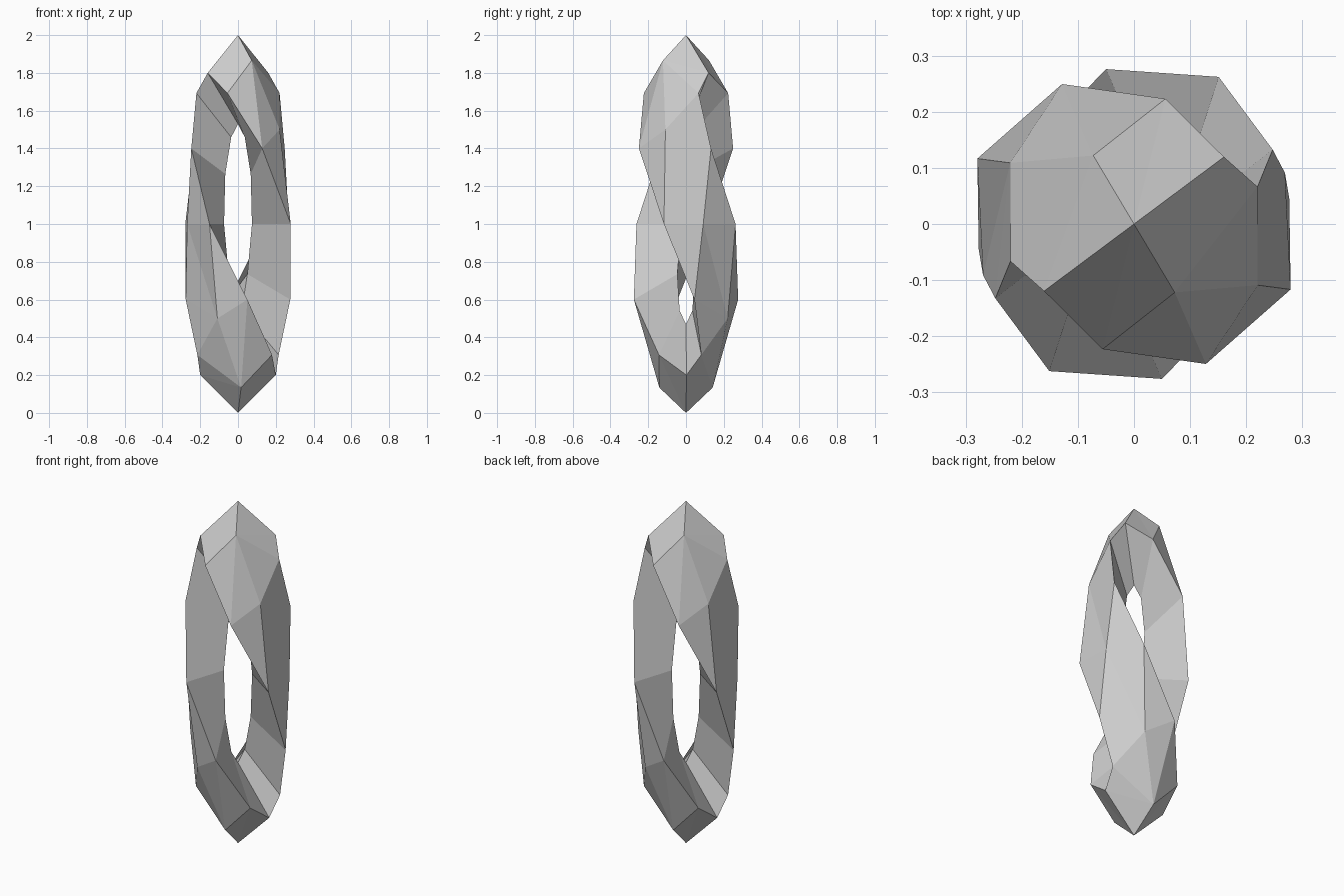
import bpy
import bmesh
from math import sin, cos, pi, radians

old = bpy.data.objects.get("Cube")
if old:
    bpy.data.objects.remove(old, do_unlink=True)

# One plain grey material
grey = bpy.data.materials.new("plain grey")
grey.use_nodes = True
colour = (0.6, 0.6, 0.6, 1)
grey.diffuse_color = colour
grey.node_tree.nodes["Principled BSDF"].inputs["Base Color"].default_value = colour

SEGMENTS = 12
TWIST = radians(90)       # turn per unit of height
START = radians(18.7)     # heading of the ring at mid height

# Kite cross-section: half-width of ring, half-height of ring, sideways offset
SECTION = [(0.284, 1.0, 0), (0.227, 0.8, 0.2), (0.078, 0.53, 0), (0.227, 0.8, -0.2)]
OUTER_SIDES = (0, 3)


def twisted(w, u, z):
    """Turn a point about the vertical axis in proportion to its height."""
    a = START - TWIST * z
    return (w * cos(a) - u * sin(a), w * sin(a) + u * cos(a), z + 1)


# Tall oval ring, twisted half a turn from bottom to top
bm = bmesh.new()
loops = []
for i in range(SEGMENTS):
    t = 2 * pi * i / SEGMENTS
    loops.append([bm.verts.new(twisted(w * sin(t), u, h * cos(t))) for w, h, u in SECTION])
for i, loop in enumerate(loops):
    following = loops[(i + 1) % SEGMENTS]
    for j in range(len(SECTION)):
        k = (j + 1) % len(SECTION)
        a, b, c, d = loop[j], loop[k], following[k], following[j]
        if j in OUTER_SIDES:
            # outer sides fold outwards along the twist
            bm.faces.new((a, b, d))
            bm.faces.new((b, c, d))
        else:
            bm.faces.new((a, b, c, d))
bmesh.ops.recalc_face_normals(bm, faces=bm.faces)

mesh = bpy.data.meshes.new("twisted_ring")
bm.to_mesh(mesh)
bm.free()
mesh.materials.append(grey)
ring = bpy.data.objects.new("twisted_ring", mesh)
bpy.context.collection.objects.link(ring)
